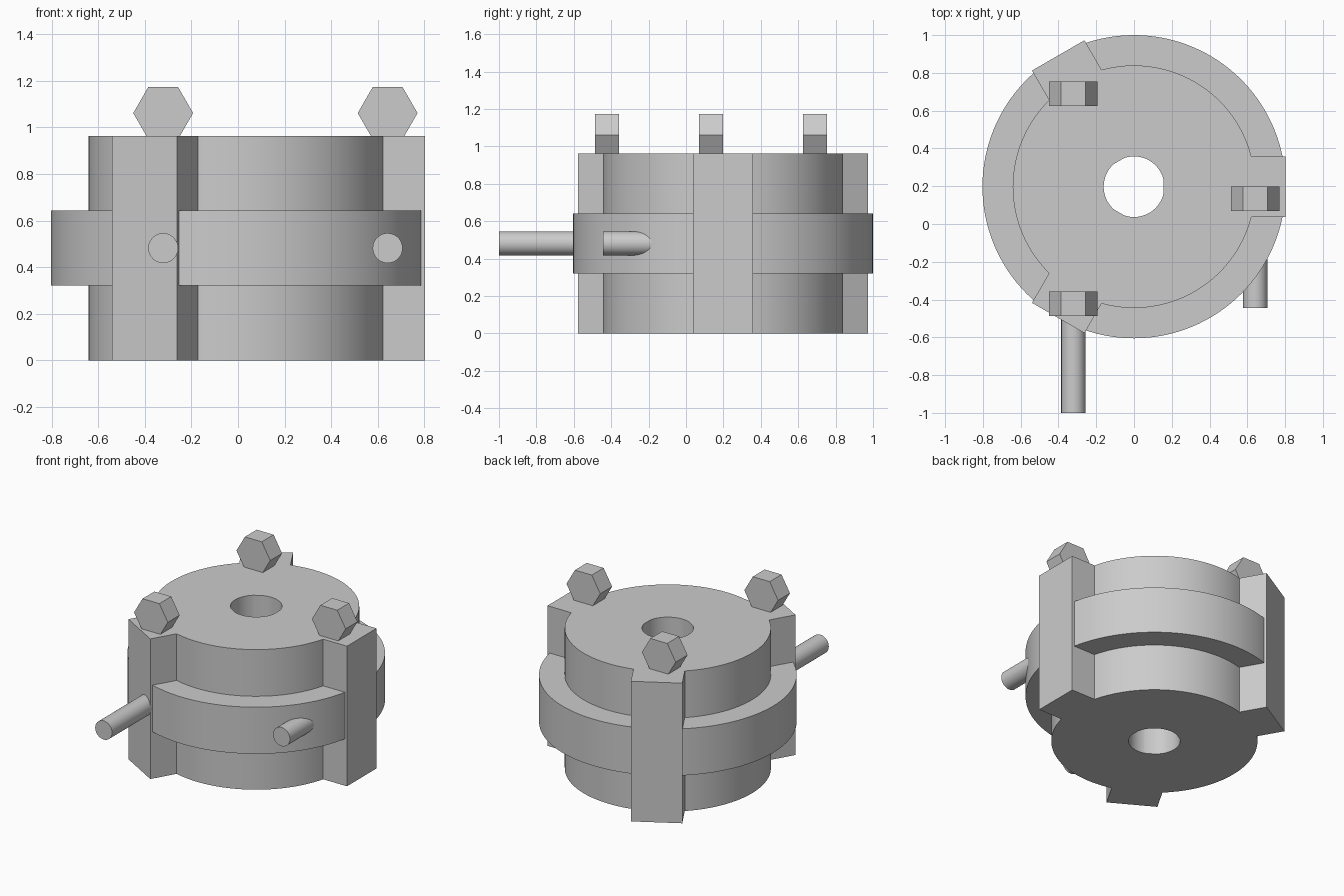
import bpy, bmesh, math
from mathutils import Matrix, Vector

if "Cube" in bpy.data.objects:
    bpy.data.objects.remove(bpy.data.objects["Cube"])

U = 0.1605               # base unit: ring radius 5U, body radius 4U, height 6U
CY = 1.0 - 5 * U         # y of the main axis

grey = bpy.data.materials.new("plain_grey")
grey.diffuse_color = (0.6, 0.6, 0.6, 1)
grey.use_nodes = True
grey.node_tree.nodes["Principled BSDF"].inputs["Base Color"].default_value = grey.diffuse_color


def finish(name, bm):
    bmesh.ops.recalc_face_normals(bm, faces=bm.faces)
    mesh = bpy.data.meshes.new(name)
    bm.to_mesh(mesh)
    bm.free()
    mesh.materials.append(grey)
    ob = bpy.data.objects.new(name, mesh)
    bpy.context.collection.objects.link(ob)
    bpy.ops.object.select_all(action='DESELECT')
    ob.select_set(True)
    bpy.context.view_layer.objects.active = ob
    bpy.ops.object.shade_smooth_by_angle(angle=math.radians(25))
    return ob


def tube(name, outline, inner_r, z0, z1):
    """Upright tube: outline is a list of (angle, radius), the bore is round."""
    bm = bmesh.new()
    rows = []
    for a, r in outline:
        d = Vector((math.cos(a), math.sin(a), 0))
        c = Vector((0, CY, 0))
        rows.append([bm.verts.new(c + d * rad + Vector((0, 0, z)))
                     for rad, z in ((r, z0), (r, z1), (inner_r, z1), (inner_r, z0))])
    for i, row in enumerate(rows):
        nxt = rows[(i + 1) % len(rows)]
        for k in range(4):
            bm.faces.new((row[k], nxt[k], nxt[(k + 1) % 4], row[(k + 1) % 4]))
    return finish(name, bm)


def bar_y(name, sides, radius, x, y0, y1, z):
    """Prism or cylinder lying along y."""
    bm = bmesh.new()
    bmesh.ops.create_cone(bm, cap_ends=True, segments=sides, radius1=radius,
                          radius2=radius, depth=y1 - y0)
    # put a corner on the x axis, then lay it down
    corner = min(math.atan2(v.co.y, v.co.x) % (2 * math.pi / sides) for v in bm.verts)
    m = (Matrix.Translation((x, (y0 + y1) / 2, z)) @ Matrix.Rotation(math.pi / 2, 4, 'X')
         @ Matrix.Rotation(-corner, 4, 'Z'))
    bmesh.ops.transform(bm, matrix=m, verts=bm.verts)
    return finish(name, bm)


# body: round drum with three square lugs and a through bore
outline = []
root = math.asin(1 / 4)
tip, tip_r = math.atan2(1, 5), math.hypot(5, 1) * U
for k in range(3):
    a0 = k * math.tau / 3
    outline += [(a0 - tip, tip_r), (a0 + tip, tip_r)]
    span = math.tau / 3 - 2 * root
    outline += [(a0 + root + span * i / 32, 4 * U) for i in range(33)]
tube("body", outline, U, 0, 6 * U)

# wide band around the middle
tube("band", [(math.tau * i / 128, 5 * U) for i in range(128)], 3.8 * U, 2 * U, 4 * U)

# hexagonal nuts on the lugs, and pins that stick out of the front
for k in range(3):
    a = k * math.tau / 3
    x, y = 4 * U * math.cos(a), CY + 4 * U * math.sin(a)
    bar_y(f"hex_nut_{k + 1}", 6, 0.8 * U, x, y - 0.8 * U, y, 6.61 * U)
    if k != 1:           # the back pin would lie wholly inside the body
        bar_y(f"pin_{k + 1}", 48, 0.4 * U, x, y - 4 * U, y, 3 * U)
